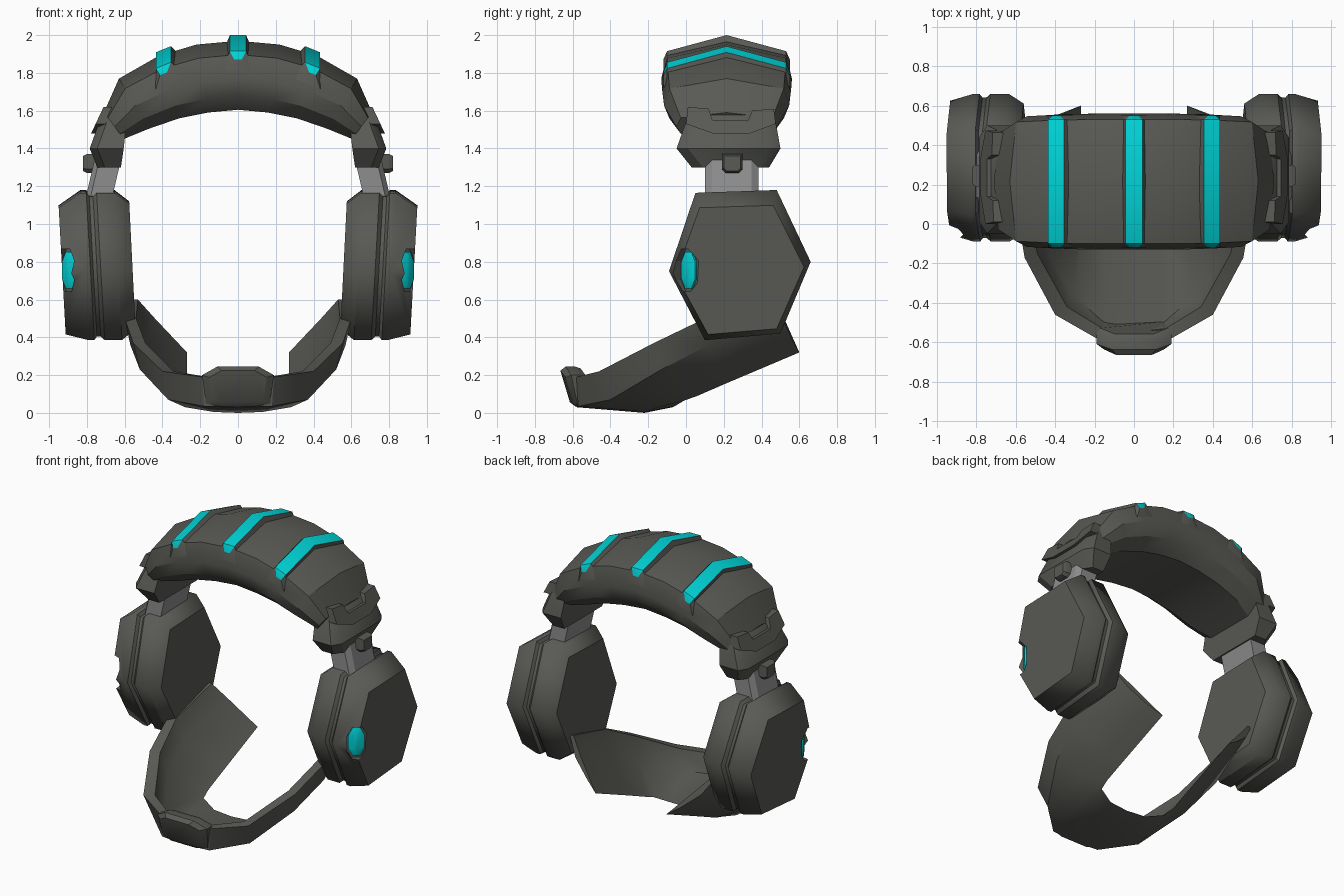
import bpy, bmesh, math
from mathutils import Vector, Matrix

if "Cube" in bpy.data.objects:
    bpy.data.objects.remove(bpy.data.objects["Cube"])

def mat(name, col):
    m = bpy.data.materials.new(name)
    m.diffuse_color = (*col, 1)
    m.use_nodes = True
    m.node_tree.nodes["Principled BSDF"].inputs["Base Color"].default_value = m.diffuse_color
    return m

DARK = mat("dark_grey", (0.10, 0.10, 0.09))
CYAN = mat("cyan", (0.0, 0.66, 0.68))
STEEL = mat("light_grey", (0.27, 0.27, 0.27))
CY = 0.215   # depth of the band centre line

def loft(name, rings, mats=(DARK,), mirror=False, accent=None):
    """Closed skin through rings of equal length; accent = ring edge given material 1."""
    bm = bmesh.new()
    vs = [[bm.verts.new(p) for p in r] for r in rings]
    n = len(rings[0])
    for a, b in zip(vs, vs[1:]):
        for i in range(n):
            j = (i + 1) % n
            f = bm.faces.new((a[i], a[j], b[j], b[i]))
            f.material_index = 1 if i == accent else 0
    bm.faces.new(vs[0])
    bm.faces.new(vs[-1])
    bmesh.ops.recalc_face_normals(bm, faces=bm.faces)
    me = bpy.data.meshes.new(name)
    bm.to_mesh(me)
    bm.free()
    ob = bpy.data.objects.new(name, me)
    bpy.context.collection.objects.link(ob)
    for m in mats:
        me.materials.append(m)
    if mirror:
        ob.modifiers.new("mirror", 'MIRROR').use_axis[0] = True
    return ob

def both_sides(half):
    """Mirror a list of rings that starts on the centre plane."""
    left = [[(-x, y, z) for x, y, z in r] for r in half[:0:-1]]
    return left + half

# Headband: peaked section carried along an arch (outer x,z / inner x,z / width)
section = [(0, 1), (0.315, 0.8), (0.345, 0.46), (0.315, 0.2), (0.23, 0),
           (-0.23, 0), (-0.315, 0.2), (-0.345, 0.46), (-0.315, 0.8)]
arch = [((0, 1.97), (0, 1.605), 1), ((0.22, 1.95), (0.16, 1.59), 1),
        ((0.42, 1.89), (0.31, 1.56), 0.99), ((0.63, 1.77), (0.47, 1.505), 0.96),
        ((0.71, 1.59), (0.605, 1.45), 0.77)]
half = [[(i[0] + t * (o[0] - i[0]), CY + y * w, i[1] + t * (o[1] - i[1]))
         for y, t in section] for o, i, w in arch]
loft("headband", both_sides(half))

# Three raised ridges with cyan tops; the cross-section tilts, the path drops straight down
path = [(-0.335, -0.10, 0.02), (-0.315, -0.055, 0.043), (0, 0.03, 0.043),
        (0.315, -0.055, 0.043), (0.335, -0.10, 0.02)]
for label, x, z, ang in (("left", -0.395, 1.895, -22), ("middle", 0, 1.97, 0), ("right", 0.395, 1.895, 22)):
    tilt = Matrix.Rotation(math.radians(ang), 4, 'Y')
    rings = []
    for y, h, w in path:
        base = Vector((x, CY + y, z + h))
        pts = [(-0.068, 0, -0.06), (-w, 0, 0), (w, 0, 0), (0.068, 0, -0.06)]
        rings.append([base + tilt @ Vector(p) for p in pts])
    loft("band_ridge_" + label, rings, (DARK, CYAN), accent=1)

# Joints below the band ends
def box_ring(z, x0, x1, y0, y1, c=0.04):
    return [(x0, y0, z), (x1 - c, y0, z), (x1, y0 + c * 1.5, z),
            (x1, y1 - c * 1.5, z), (x1 - c, y1, z), (x0, y1, z)]

loft("band_joint", [box_ring(1.30, 0.62, 0.745, 0.03, 0.44),
                    box_ring(1.40, 0.605, 0.785, -0.05, 0.50),
                    box_ring(1.54, 0.59, 0.735, 0.0, 0.475),
                    box_ring(1.59, 0.62, 0.69, 0.03, 0.45)], mirror=True)

# Notched clip plate on the outside of the joint
clip = [(0.0, 1.53), (0.14, 1.48), (0.34, 1.48), (0.475, 1.53), (0.465, 1.61), (0.35, 1.60),
        (0.33, 1.55), (0.14, 1.55), (0.12, 1.61), (0.01, 1.62)]
loft("joint_clip", [[(off - (z - 1.4) * 0.47, y, z) for y, z in clip]
                    for off in (0.70, 0.815)], mirror=True)

# Small adjuster knob and steel slider
loft("adjuster_knob", [[(x, 0.245 + s * a, 1.32 + s * b) for a, b in
                        ((-0.055, 0.05), (0.055, 0.05), (0.055, -0.03), (0.035, -0.05),
                         (-0.035, -0.05), (-0.055, -0.03))]
                       for x, s in ((0.70, 1), (0.80, 1), (0.82, 0.8))], mirror=True)
loft("slider", [box_ring(z, x - 0.07, x + 0.07, 0.10, 0.385, 0.025)
                for z, x in ((1.08, 0.75), (1.36, 0.685))], (STEEL,), mirror=True)

# Ear cups: six-sided rings stepped along x, leaning in towards the bottom
hexagon = [(-0.09, 0.75), (0.05, 1.165), (0.48, 1.18), (0.66, 0.80), (0.50, 0.42), (0.10, 0.385)]
hy, hz = 0.285, 0.78
rings = []
for x, sy, sz, drop in ((0.95, 0.907, 0.86, 0.025), (0.83, 1, 1, 0), (0.80, 1, 1, 0),
                        (0.785, 0.95, 0.95, 0), (0.765, 0.95, 0.95, 0), (0.745, 1, 1, 0),
                        (0.65, 1, 1, 0), (0.575, 0.87, 0.85, 0)):
    lean = 0.055 if x > 0.7 else 0.05
    ring = [(hy + (y - hy) * sy, hz - drop + (z - hz) * sz) for y, z in hexagon]
    rings.append([(x + (z - 1.1) * lean, y, z) for y, z in ring])
cup = loft("ear_cup", rings)

# Recess in the front outer corner of each cup, with a flat cyan lamp at its floor
diag = Vector((1, -1, 0)).normalized()
side = Vector((1, 1, 0)).normalized()

def lamp_ring(depth, w, h):
    c = Vector((0.887, 0.02, 0.755)) + diag * depth
    return [c + side * a * w + Vector((0, 0, b * h)) for a, b in
            ((-1, 0.45), (-0.45, 1), (0.45, 1), (1, 0.45),
             (1, -0.45), (0.45, -1), (-0.45, -1), (-1, -0.45))]

cutter = loft("recess_cutter", [lamp_ring(0, 0.066, 0.112), lamp_ring(0.2, 0.066, 0.112)])
cutter.hide_render = True
cutter.hide_viewport = True
cut = cup.modifiers.new("recess", 'BOOLEAN')
cut.operation, cut.solver, cut.object = 'DIFFERENCE', 'EXACT', cutter
cup.modifiers.new("mirror", 'MIRROR').use_axis[0] = True
loft("cup_lamp", [lamp_ring(-0.005, 0.052, 0.097), lamp_ring(0.012, 0.052, 0.097),
                  lamp_ring(0.022, 0.02, 0.08)], (CYAN,), mirror=True)

# Chin guard: rim, chine, floor, floor edge, inner chine, inner rim; from centre to back
guard = [
    [(0, -0.60, 0.19), (0, -0.58, 0.03), (0, -0.22, 0.0), (0, -0.07, 0.03), (0, -0.52, 0.06), (0, -0.55, 0.19)],
    [(0.19, -0.58, 0.19), (0.18, -0.57, 0.035), (0.13, -0.21, 0.005), (0.14, -0.06, 0.035),
     (0.15, -0.50, 0.065), (0.16, -0.53, 0.19)],
    [(0.40, -0.46, 0.22), (0.37, -0.40, 0.07), (0.28, -0.15, 0.03), (0.255, -0.01, 0.065),
     (0.31, -0.36, 0.10), (0.34, -0.42, 0.22)],
    [(0.555, -0.17, 0.37), (0.52, -0.13, 0.23), (0.36, -0.02, 0.12), (0.27, 0.06, 0.09),
     (0.45, -0.12, 0.24), (0.49, -0.15, 0.37)],
    [(0.60, 0.10, 0.50), (0.57, 0.12, 0.36), (0.38, 0.17, 0.21), (0.27, 0.21, 0.155),
     (0.50, 0.12, 0.36), (0.54, 0.10, 0.50)],
    [(0.56, 0.47, 0.60), (0.48, 0.52, 0.48), (0.36, 0.565, 0.38), (0.27, 0.60, 0.32),
     (0.44, 0.52, 0.50), (0.53, 0.47, 0.60)]]
loft("chin_guard", both_sides(guard))

# Raised plate on the front of the chin guard
plate = [(-0.11, 0.245), (0.11, 0.245), (0.19, 0.20), (0.17, 0.05), (0.10, 0.035),
         (-0.10, 0.035), (-0.17, 0.05), (-0.19, 0.20)]
loft("chin_plate", [[(x * s, y + abs(x) * 0.22 - (z - 0.04) * 0.25, 0.14 + (z - 0.14) * s)
                     for x, z in plate] for y, s in ((-0.53, 0.9), (-0.56, 1), (-0.61, 1), (-0.638, 0.8))])

# Gentle smoothing that keeps hard edges
for ob in bpy.context.scene.objects:
    if ob != cutter:
        ob.select_set(True)
        bpy.context.view_layer.objects.active = ob
bpy.ops.object.shade_smooth_by_angle(angle=math.radians(32))

# Cup walls stay soft around the six corners
for e in cup.data.edges:
    a, b = (cup.data.vertices[i].co for i in e.vertices)
    if abs(a.x - b.x) > 0.6 * (a - b).length:
        e.use_edge_sharp = False
